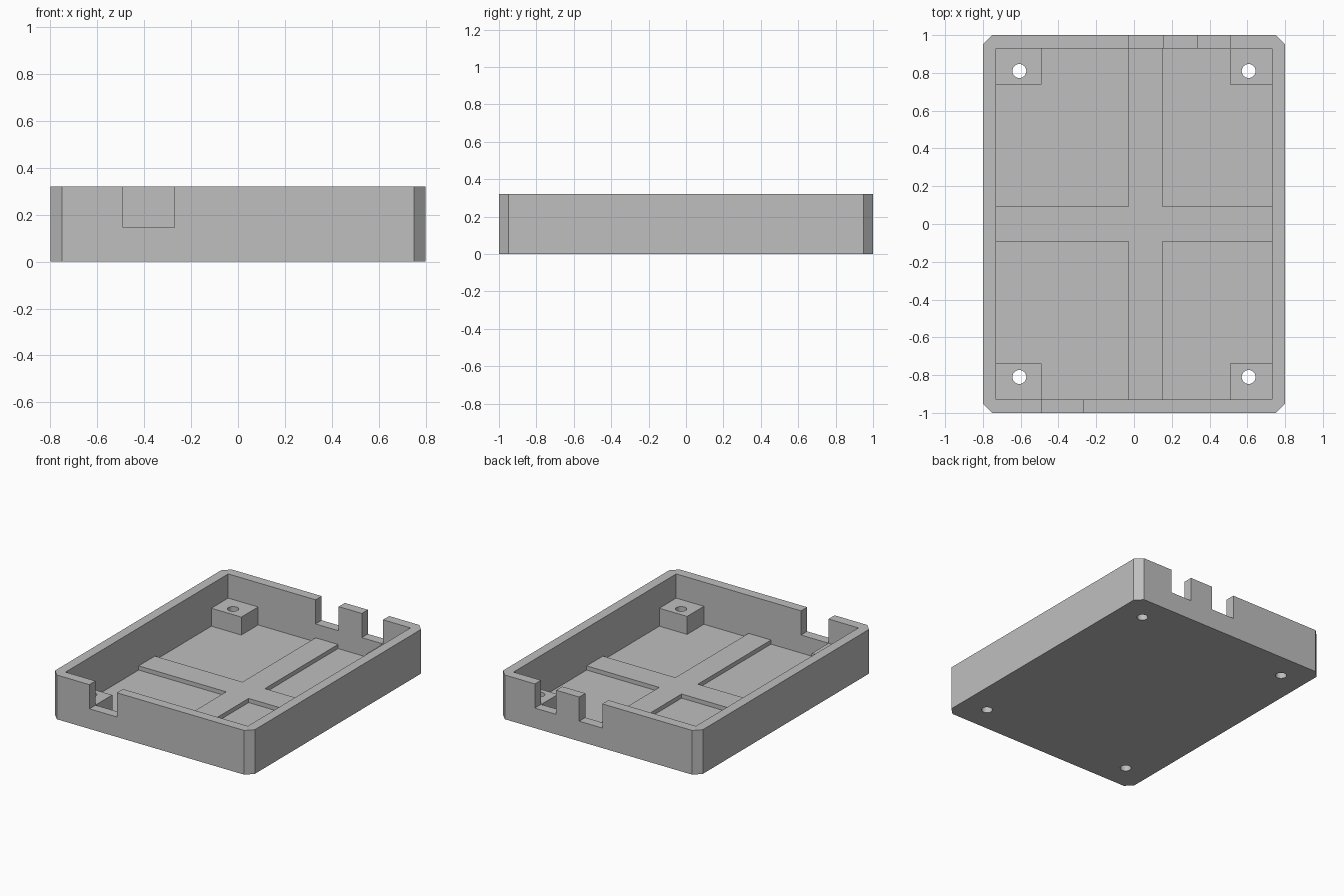
import bpy, bmesh

cube = bpy.data.objects.get("Cube")
if cube:
    bpy.data.objects.remove(cube, do_unlink=True)

HX, HY, HEIGHT = 0.8, 1.0, 0.32      # outer half sizes and height
IX, IY = 0.73, 0.93                  # inner half sizes
CHAMFER, FLOOR, RIB_TOP, LEDGE = 0.05, 0.015, 0.045, 0.145

grey = bpy.data.materials.new("plain grey")
grey.use_nodes = True
colour = (0.52, 0.52, 0.52, 1)
grey.diffuse_color = colour
grey.node_tree.nodes["Principled BSDF"].inputs["Base Color"].default_value = colour


def prism(name, outline, z0, z1):
    """Extrude a counter-clockwise outline from z0 to z1."""
    bm = bmesh.new()
    face = bm.faces.new([bm.verts.new((x, y, z0)) for x, y in outline])
    top = bmesh.ops.extrude_face_region(bm, geom=[face])["geom"]
    verts = [v for v in top if isinstance(v, bmesh.types.BMVert)]
    bmesh.ops.translate(bm, verts=verts, vec=(0, 0, z1 - z0))
    bmesh.ops.recalc_face_normals(bm, faces=bm.faces[:])
    mesh = bpy.data.meshes.new(name)
    bm.to_mesh(mesh)
    bm.free()
    mesh.materials.append(grey)
    obj = bpy.data.objects.new(name, mesh)
    bpy.context.collection.objects.link(obj)
    return obj


def box(name, x0, x1, y0, y1, z0, z1):
    return prism(name, [(x0, y0), (x1, y0), (x1, y1), (x0, y1)], z0, z1)


def cut(obj, cutter):
    """Subtract the cutter and discard it."""
    mod = obj.modifiers.new("cut", "BOOLEAN")
    mod.operation, mod.solver, mod.object = "DIFFERENCE", "EXACT", cutter
    bpy.context.view_layer.objects.active = obj
    bpy.ops.object.modifier_apply(modifier=mod.name)
    bpy.data.objects.remove(cutter, do_unlink=True)


def drill(obj, x, y):
    bpy.ops.mesh.primitive_cylinder_add(vertices=24, radius=0.037, depth=1, location=(x, y, 0))
    cutter = bpy.context.object
    cutter.data.materials.append(grey)
    cut(obj, cutter)


# Open tray with chamfered upright corners
cx, cy = HX - CHAMFER, HY - CHAMFER
tray = prism("tray", [(-cx, -HY), (cx, -HY), (HX, -cy), (HX, cy),
                      (cx, HY), (-cx, HY), (-HX, cy), (-HX, -cy)], 0, HEIGHT)
cut(tray, box("cavity_cutter", -IX, IX, -IY, IY, FLOOR, 1))

# Cable notches: one in the front wall, two in the back wall
for x0, x1, side in [(-0.49, -0.27, -1), (-0.03, 0.155, 1), (0.34, 0.51, 1)]:
    y0, y1 = sorted((side * 0.9, side * 1.1))
    cut(tray, box("notch_cutter", x0, x1, y0, y1, LEDGE, 1))

# Raised cross on the floor, its arms running into the walls
l, r, h, ex, ey = -0.03, 0.15, 0.093, IX + 0.01, IY + 0.01
cross = prism("floor_cross", [(l, -ey), (r, -ey), (r, -h), (ex, -h), (ex, h), (r, h),
                              (r, ey), (l, ey), (l, h), (-ex, h), (-ex, -h), (l, -h)],
              FLOOR - 0.005, RIB_TOP)

# Corner standoffs with screw holes through the floor
parts = [tray, cross]
for sx, x_name in ((-1, "right"), (1, "left")):
    for sy, y_name in ((-1, "front"), (1, "back")):
        inner = 0.49 if sx < 0 else 0.508
        x0, x1 = sorted((sx * inner, sx * ex))
        y0, y1 = sorted((sy * 0.738, sy * ey))
        post = box(f"{y_name}_{x_name}_standoff", x0, x1, y0, y1, FLOOR - 0.005, LEDGE)
        for part in (post, tray):
            drill(part, sx * 0.607, sy * 0.81)
        parts.append(post)

# Smooth the hole walls, keep every edge sharp
bpy.ops.object.select_all(action="DESELECT")
for part in parts:
    part.select_set(True)
bpy.context.view_layer.objects.active = tray
bpy.ops.object.shade_smooth_by_angle()
